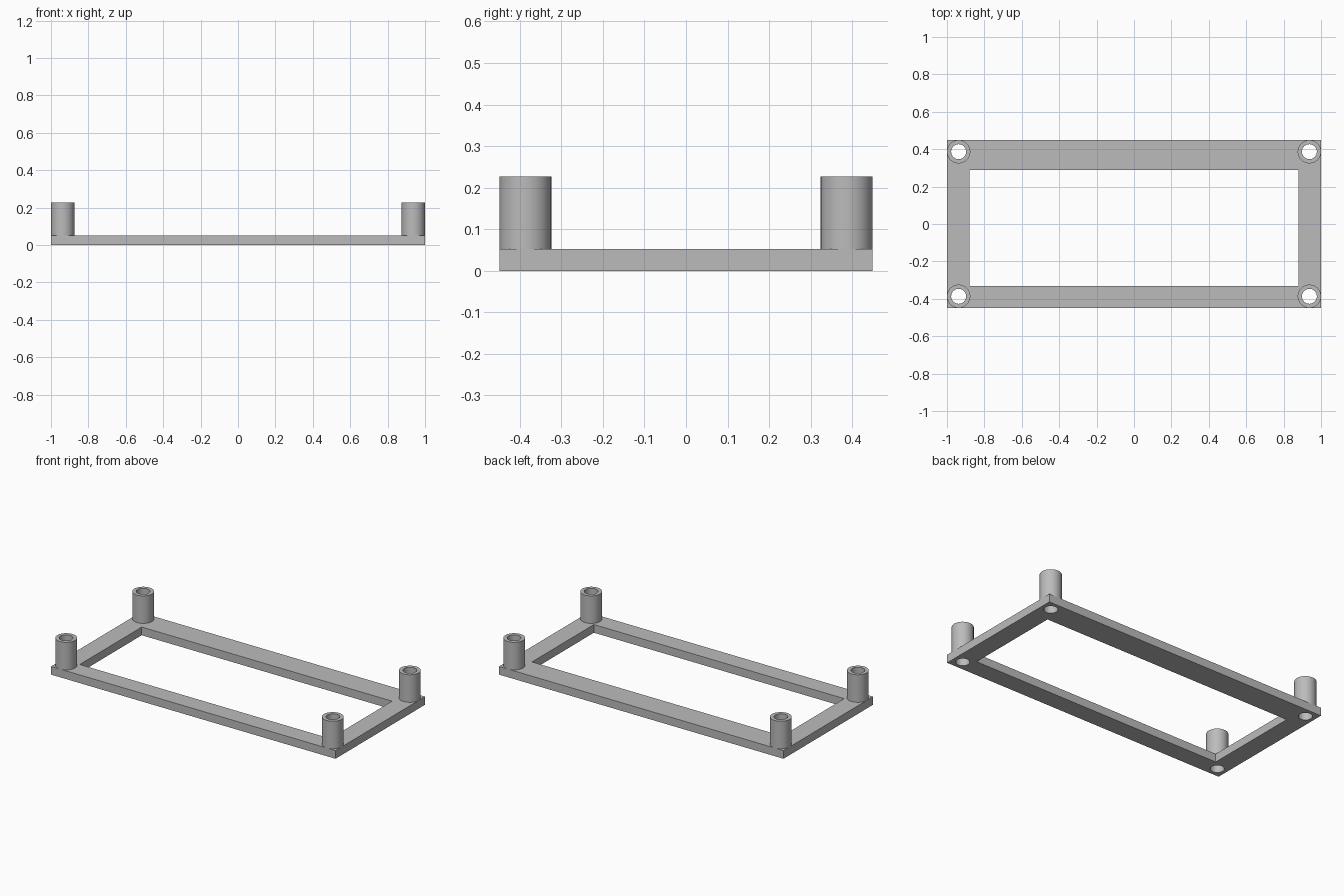
import bpy, bmesh
from math import cos, sin, tau

cube = bpy.data.objects.get("Cube")
if cube:
    bpy.data.objects.remove(cube, do_unlink=True)

PLATE_TOP, POST_TOP = 0.052, 0.227
HALF_X, HALF_Y = 1.0, 0.449
OUTER_R, BORE_R, SIDES = 0.0625, 0.04, 64

grey = bpy.data.materials.new("plain grey")
grey.use_nodes = True
colour = (0.5, 0.5, 0.5, 1)
grey.diffuse_color = colour
grey.node_tree.nodes["Principled BSDF"].inputs["Base Color"].default_value = colour


def make_object(name, bm):
    bmesh.ops.recalc_face_normals(bm, faces=bm.faces)
    mesh = bpy.data.meshes.new(name)
    bm.to_mesh(mesh)
    bm.free()
    mesh.materials.append(grey)
    obj = bpy.data.objects.new(name, mesh)
    bpy.context.collection.objects.link(obj)
    return obj


def box(name, x0, x1, y0, y1, z0, z1):
    bm = bmesh.new()
    bmesh.ops.create_cube(bm, size=1)
    for v in bm.verts:
        v.co = (x1 if v.co.x > 0 else x0, y1 if v.co.y > 0 else y0, z1 if v.co.z > 0 else z0)
    return make_object(name, bm)


def lathe(name, centre, profile):
    """Spin a closed (radius, z) profile around a vertical axis."""
    bm = bmesh.new()
    rings = [[bm.verts.new((centre[0] + r * cos(tau * i / SIDES),
                            centre[1] + r * sin(tau * i / SIDES), z))
              for i in range(SIDES)] for r, z in profile]
    for a, b in zip(rings, rings[1:] + rings[:1]):
        for i in range(SIDES):
            j = (i + 1) % SIDES
            bm.faces.new((a[i], a[j], b[j], b[i]))
    return make_object(name, bm)


def drill(name, centre):
    """Cylinder cutter running right through the frame."""
    bm = bmesh.new()
    bmesh.ops.create_cone(bm, cap_ends=True, segments=SIDES,
                          radius1=BORE_R, radius2=BORE_R, depth=1)
    bmesh.ops.translate(bm, vec=(*centre, 0), verts=bm.verts)
    return make_object(name, bm)


def cut(target, cutter):
    mod = target.modifiers.new("cut " + cutter.name, 'BOOLEAN')
    mod.operation = 'DIFFERENCE'
    mod.solver = 'EXACT'
    mod.object = cutter
    cutter.hide_render = True
    cutter.hide_set(True)
    cutter.display_type = 'WIRE'


# Rectangular frame with a wider rear rail
frame = box("base_frame", -HALF_X, HALF_X, -HALF_Y, HALF_Y, 0, PLATE_TOP)
cut(frame, box("opening_cutter", -0.88, 0.88, -0.332, 0.29, -0.1, 0.2))

# Hollow corner posts, with bores through the frame
posts = []
for side, sx in (("left", 1), ("right", -1)):
    for end, sy in (("front", -1), ("back", 1)):
        centre = (sx * (HALF_X - OUTER_R), sy * (HALF_Y - OUTER_R))
        posts.append(lathe(f"{end}_{side}_post", centre,
                           [(OUTER_R, PLATE_TOP), (OUTER_R, POST_TOP),
                            (BORE_R, POST_TOP), (BORE_R, PLATE_TOP)]))
        cut(frame, drill(f"{end}_{side}_bore_cutter", centre))

# Smooth round walls, sharp rims
bpy.ops.object.select_all(action='DESELECT')
for post in posts:
    post.select_set(True)
bpy.context.view_layer.objects.active = posts[0]
bpy.ops.object.shade_smooth_by_angle()
